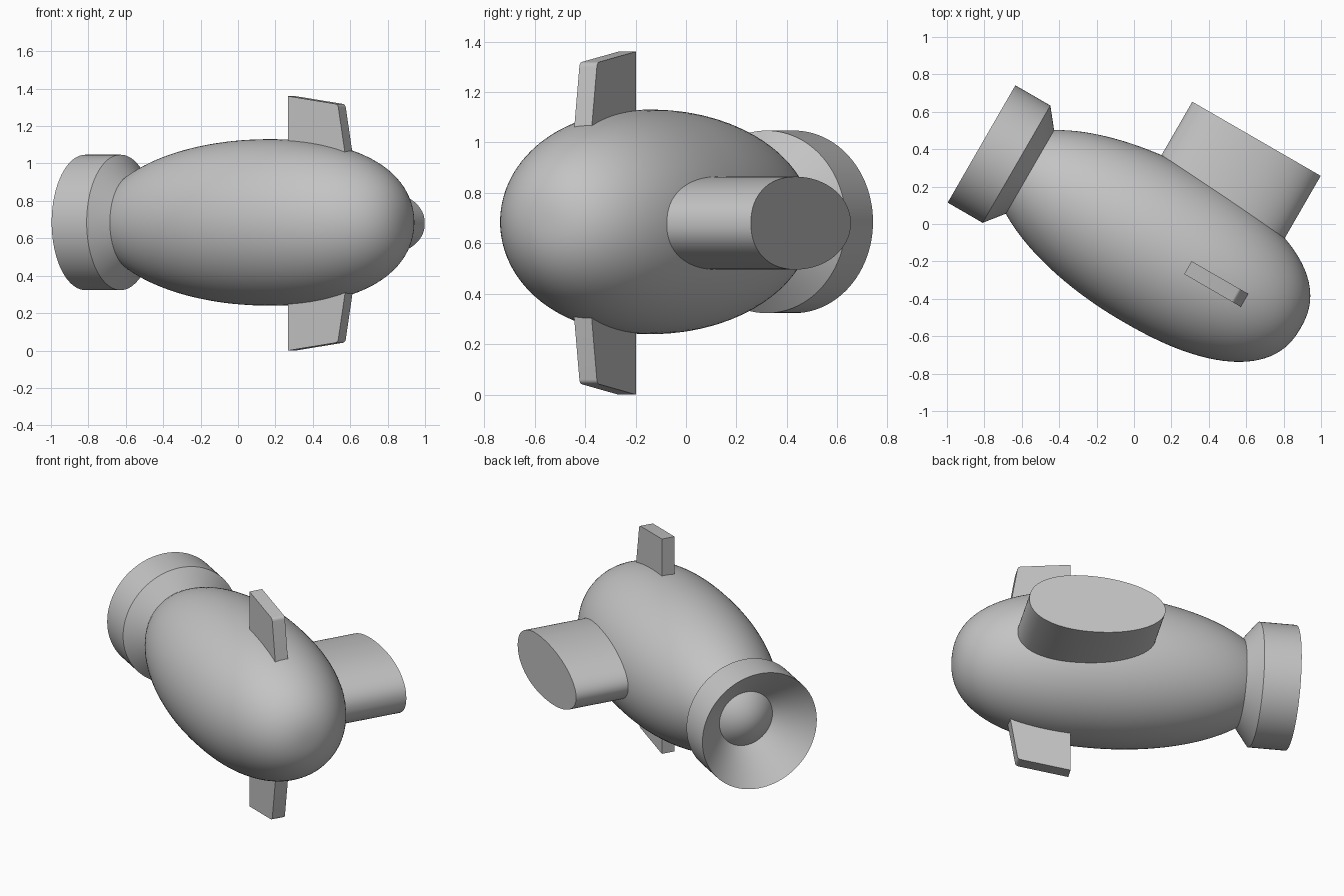
import bpy, bmesh
from math import sin, cos, pi, radians
from mathutils import Matrix

if "Cube" in bpy.data.objects:
    bpy.data.objects.remove(bpy.data.objects["Cube"])

grey = bpy.data.materials.new("plain_grey")
grey.use_nodes = True
colour = (0.55, 0.55, 0.55, 1)
grey.diffuse_color = colour
grey.node_tree.nodes["Principled BSDF"].inputs["Base Color"].default_value = colour

# Parts are built with the hull axis along x, then the whole craft is turned
TURN = Matrix.Rotation(radians(-30), 4, "Z")
AXIS_Y, AXIS_Z = -0.037, 0.685


def finish(name, bm, origin):
    bmesh.ops.remove_doubles(bm, verts=bm.verts, dist=1e-5)
    bmesh.ops.recalc_face_normals(bm, faces=bm.faces)
    mesh = bpy.data.meshes.new(name)
    bm.to_mesh(mesh)
    bm.free()
    mesh.materials.append(grey)
    obj = bpy.data.objects.new(name, mesh)
    bpy.context.collection.objects.link(obj)
    obj.matrix_world = TURN @ Matrix.Translation(origin)
    bpy.ops.object.select_all(action="DESELECT")
    obj.select_set(True)
    bpy.context.view_layer.objects.active = obj
    bpy.ops.object.shade_smooth_by_angle(angle=radians(30))
    return obj


def lathe(name, profile, steps=96):
    """Spin (x, radius) points around the hull axis."""
    bm = bmesh.new()
    verts = [bm.verts.new((x, 0, r)) for x, r in profile]
    edges = [bm.edges.new(pair) for pair in zip(verts, verts[1:])]
    bmesh.ops.spin(bm, geom=verts + edges, cent=(0, 0, 0), axis=(1, 0, 0),
                   angle=2 * pi, steps=steps, use_merge=True)
    return finish(name, bm, (0, AXIS_Y, AXIS_Z))


def prism(name, outline, y0, y1, z):
    """Extrude an (x, z) outline sideways from y0 to y1."""
    bm = bmesh.new()
    face = bm.faces.new([bm.verts.new((x, y0, h)) for x, h in outline])
    out = bmesh.ops.extrude_face_region(bm, geom=[face], use_keep_orig=True)
    moved = [v for v in out["geom"] if isinstance(v, bmesh.types.BMVert)]
    bmesh.ops.translate(bm, verts=moved, vec=(0, y1 - y0, 0))
    return finish(name, bm, (0, 0, z))


def egg(angle, centre, front, back, half, n_front, n_back):
    """Point on an oval with a blunt front and a longer back."""
    c, s = cos(angle), sin(angle)
    length, n = (front, n_front) if c > 0 else (-back, n_back)
    height = half * abs(s) ** (2 / n) * (1 if s > 0 else -1)
    return centre + length * abs(c) ** (2 / n), height


# Hull: blunt nose, tapering tail
steps = 64
hull = [egg(pi * i / steps, 0.21, 0.84, 1.02, 0.445, 2.35, 2) for i in range(1, steps)]
lathe("hull", [(1.05, 0)] + hull + [(-0.81, 0)])

# Tail nozzle: flared collar, drum and hollow cone
lathe("tail_nozzle", [(-0.58, 0.207), (-0.704, 0.362), (-0.92, 0.362), (-0.66, 0.09)])

# Side pod on the left
pod = [egg(2 * pi * (i + 0.5) / 96, 0.38, 0.356, 0.437, 0.184, 2.2, 2) for i in range(96)]
prism("side_pod", pod, 0.0, 0.722, 0.68)

# Upper and lower fins with a raked, rounded leading edge
tip = [(0.654 + 0.022 * sin(a), 0.617 + 0.022 * cos(a))
       for a in [radians(10 + 15 * i) for i in range(6)]]
fin = [(0.366, 0.25), (0.366, 0.68)] + tip + [(0.718, 0.37), (0.738, 0.25)]
for name, side in (("upper_fin", 1), ("lower_fin", -1)):
    prism(name, [(x, side * h) for x, h in fin], -0.098, -0.018, 0.68)
